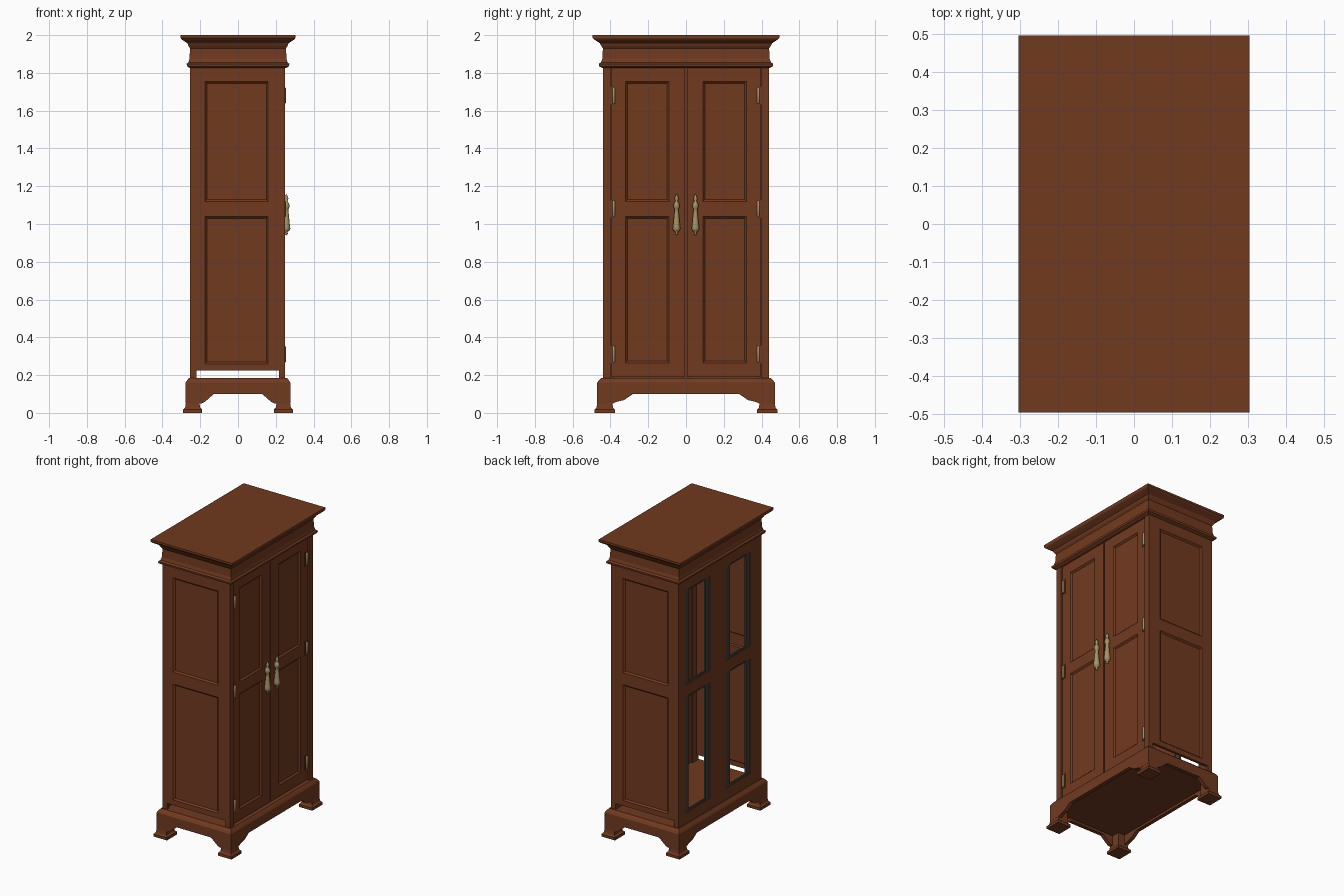
import bpy, bmesh, math
from mathutils import Matrix, Vector

cube = bpy.data.objects.get("Cube")
if cube:
    bpy.data.objects.remove(cube, do_unlink=True)


def material(name, rgb, rough=0.6):
    m = bpy.data.materials.new(name)
    m.use_nodes = True
    m.diffuse_color = (*rgb, 1)
    bsdf = m.node_tree.nodes["Principled BSDF"]
    bsdf.inputs["Base Color"].default_value = (*rgb, 1)
    bsdf.inputs["Roughness"].default_value = rough
    return m


WOOD = material("brown wood", (0.165, 0.042, 0.0135))
BRASS = material("aged brass", (0.38, 0.29, 0.13))
GREY = material("dark grey lining", (0.05, 0.05, 0.045))


def finish(bm, name, mat, recalc=True):
    if recalc:
        bmesh.ops.recalc_face_normals(bm, faces=bm.faces)
    me = bpy.data.meshes.new(name)
    bm.to_mesh(me)
    bm.free()
    me.materials.append(mat)
    ob = bpy.data.objects.new(name, me)
    bpy.context.collection.objects.link(ob)
    return ob


def loft(name, rings, mat=WOOD, cx=0, cy=0):
    """Stack of rectangles (half x, half y, z), capped at both ends."""
    bm = bmesh.new()
    loops = [[bm.verts.new((cx + sx * hx, cy + sy * hy, z))
              for sx, sy in ((-1, -1), (1, -1), (1, 1), (-1, 1))]
             for hx, hy, z in rings]
    for a, b in zip(loops, loops[1:]):
        for i in range(4):
            j = (i + 1) % 4
            bm.faces.new((a[i], a[j], b[j], b[i]))
    bm.faces.new(loops[0][::-1])
    bm.faces.new(loops[-1])
    return finish(bm, name, mat)


def box(name, lo, hi, mat=WOOD):
    cx, cy = (lo[0] + hi[0]) / 2, (lo[1] + hi[1]) / 2
    hx, hy = (hi[0] - lo[0]) / 2, (hi[1] - lo[1]) / 2
    return loft(name, [(hx, hy, lo[2]), (hx, hy, hi[2])], mat, cx, cy)


def facing(turn):
    """Upright plane facing -y, turned in quarter turns about z."""
    return Matrix.Rotation(turn * math.pi / 2, 4, 'Z') @ Matrix.Rotation(math.pi / 2, 4, 'X')


def panelled(name, turn, dist, us, vs, panels, holes=()):
    """Framed wall: grid cells in panels are sunk, cells in holes are left open."""
    bm = bmesh.new()
    grid = [[bm.verts.new((u, v, dist)) for v in vs] for u in us]
    sunk = []
    for i in range(len(us) - 1):
        for j in range(len(vs) - 1):
            if (i, j) in holes:
                continue
            f = bm.faces.new((grid[i][j], grid[i + 1][j], grid[i + 1][j + 1], grid[i][j + 1]))
            if (i, j) in panels:
                sunk.append(f)
    bm.normal_update()
    if sunk:
        bmesh.ops.inset_individual(bm, faces=sunk, thickness=0.014, depth=-0.01)
    bm.transform(facing(turn))
    ob = finish(bm, name, WOOD, recalc=False)
    solid = ob.modifiers.new("thickness", 'SOLIDIFY')
    solid.thickness, solid.offset = 0.018, -1
    return ob


def apron(name, turn, dist, half, reach):
    """Bracketed skirt board with an arched lower edge."""
    edge = [(half, 0.115), (half, 0.05), (half - 0.085, 0.05), (half - 0.1, 0.058),
            (half - reach * 0.75, 0.068), (half - reach * 0.88, 0.085), (half - reach, 0.1)]
    pts = edge + [(-u, v) for u, v in reversed(edge)]
    bm = bmesh.new()
    face = bm.faces.new([bm.verts.new((u, v, dist)) for u, v in pts])
    ext = bmesh.ops.extrude_face_region(bm, geom=[face])
    moved = [g for g in ext["geom"] if isinstance(g, bmesh.types.BMVert)]
    bmesh.ops.translate(bm, verts=moved, vec=(0, 0, -0.025))
    bm.transform(facing(turn))
    return finish(bm, name, WOOD)


def lathe(name, profile, mat, at):
    bm = bmesh.new()
    vs = [bm.verts.new((r, 0, z)) for r, z in profile]
    es = [bm.edges.new(p) for p in zip(vs, vs[1:])]
    bmesh.ops.spin(bm, geom=vs + es, cent=(0, 0, 0), axis=(0, 0, 1), angle=math.tau, steps=14)
    bmesh.ops.remove_doubles(bm, verts=bm.verts, dist=0.0003)
    bmesh.ops.translate(bm, verts=bm.verts, vec=Vector(at))
    ob = finish(bm, name, mat)
    for p in ob.data.polygons:
        p.use_smooth = True
    return ob


# Base: plinth, skirts and feet
loft("plinth", [(0.277, 0.47, 0.115), (0.277, 0.47, 0.16), (0.27, 0.462, 0.172), (0.26, 0.448, 0.185)])
for n, side in enumerate(("right", "front", "left", "back")):
    if n % 2:
        apron("skirt_" + side, n, 0.277, 0.47, 0.19)
    else:
        apron("skirt_" + side, n, 0.47, 0.277, 0.15)
for sx in (-1, 1):
    for sy in (-1, 1):
        loft("foot", [(0.05, 0.054, 0), (0.05, 0.054, 0.018), (0.04, 0.044, 0.028),
                      (0.036, 0.04, 0.05), (0.037, 0.04, 0.12)], cx=sx * 0.24, cy=sy * 0.43)

# Cornice: lower moulding, frieze and flared crown
loft("cornice", [(0.253, 0.44, 1.825), (0.27, 0.46, 1.835), (0.272, 0.462, 1.848),
                 (0.262, 0.45, 1.856), (0.257, 0.443, 1.875), (0.254, 0.44, 1.93),
                 (0.262, 0.448, 1.942), (0.268, 0.456, 1.957), (0.285, 0.472, 1.968),
                 (0.3, 0.488, 1.978), (0.304, 0.495, 1.986), (0.304, 0.495, 2.0)])

# Side walls: two sunk panels, open slot above the plinth
rows = [0.185, 0.225, 0.26, 1.04, 1.12, 1.755, 1.83]
cols = [-0.254, -0.22, -0.175, 0.16, 0.216, 0.248]
slot = [(i, 0) for i in (1, 2, 3)]
panelled("right_wall", 0, 0.44, cols, rows, [(2, 2), (2, 4)], slot)
panelled("left_wall", 2, 0.44, [-u for u in reversed(cols)], rows, [(2, 2), (2, 4)], slot)

# Back frame with four openings and their linings
back_cols = [-0.44, -0.37, -0.11, 0.07, 0.32, 0.44]
back_rows = [0.185, 0.26, 1.04, 1.12, 1.755, 1.83]
openings = [(i, j) for i in (1, 3) for j in (1, 3)]
panelled("back_frame", 3, 0.254, back_cols, back_rows, [], openings)
for i, j in openings:
    y1, y0 = -back_cols[i], -back_cols[i + 1]
    z0, z1 = back_rows[j], back_rows[j + 1]
    for a in (y0, y1 - 0.04):
        box("opening_lining", (-0.25, a, z0), (-0.238, a + 0.04, z1), GREY)
    for b in (z0, z1 - 0.012):
        box("opening_lining", (-0.249, y0, b), (-0.239, y1, b + 0.012), GREY)

# Front: corner posts, recessed doors, hinges and drop handles
box("door_stop", (0.216, -0.02, 0.185), (0.22, 0.02, 1.83))
for s, side in ((-1, "right"), (1, "left")):
    ys = sorted((s * 0.398, s * 0.44))
    box("corner_post_" + side, (0.216, ys[0], 0.185), (0.25, ys[1], 1.83))
    gap = sorted((s * 0.38, s * 0.4))
    box("door_rebate_" + side, (0.216, gap[0], 0.185), (0.22, gap[1], 1.83))
    door_cols = sorted(s * u for u in (0.004, 0.09, 0.32, 0.395))
    door_rows = [0.19, 0.265, 1.04, 1.12, 1.755, 1.828]
    panelled("door_" + side, 1, 0.24, door_cols, door_rows, [(1, 1), (1, 3)])
    for z in (0.31, 1.08, 1.68):
        plate = sorted((s * 0.366, s * 0.397))
        box("hinge_plate", (0.236, plate[0], z - 0.048), (0.244, plate[1], z + 0.048))
        lathe("hinge_barrel", [(0, -0.046), (0.007, -0.04), (0.007, 0.04), (0, 0.046)],
              BRASS, (0.246, s * 0.383, z))
    lathe("drop_handle", [(0, 0.94), (0.009, 0.947), (0.006, 0.957), (0.016, 0.964), (0.021, 0.975),
                          (0.019, 0.99), (0.012, 1.06), (0.01, 1.08), (0.018, 1.09), (0.014, 1.11),
                          (0.006, 1.12), (0.011, 1.135), (0.006, 1.15), (0, 1.16)],
          BRASS, (0.256, s * 0.05, 0))
    box("handle_mount", (0.236, s * 0.05 - 0.008, 1.085), (0.256, s * 0.05 + 0.008, 1.115), BRASS)
